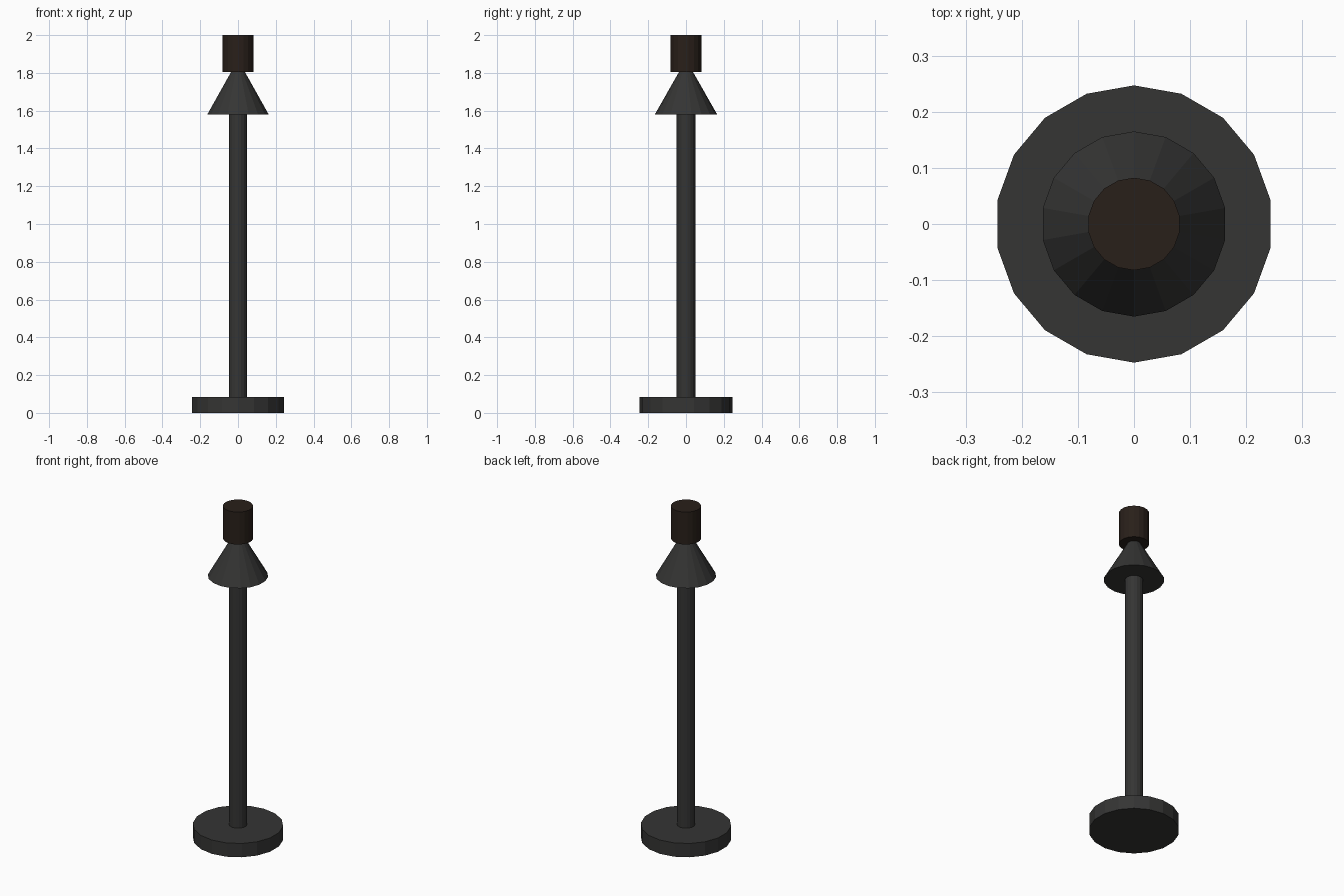
import bpy

if "Cube" in bpy.data.objects:
    bpy.data.objects.remove(bpy.data.objects["Cube"])

SIDES = 18


def material(name, rgb):
    mat = bpy.data.materials.new(name)
    mat.diffuse_color = (*rgb, 1)
    mat.use_nodes = True
    mat.node_tree.nodes["Principled BSDF"].inputs["Base Color"].default_value = mat.diffuse_color
    return mat


def turned(name, z0, z1, r0, r1, mat):
    """Flat-faced cylinder or cone standing between two heights."""
    bpy.ops.mesh.primitive_cone_add(vertices=SIDES, radius1=r0, radius2=r1,
                                    depth=z1 - z0, location=(0, 0, (z0 + z1) / 2))
    obj = bpy.context.object
    obj.name = name
    obj.data.materials.append(mat)
    return obj


iron = material("dark_iron", (0.035, 0.035, 0.034))
brown = material("dark_brown", (0.022, 0.014, 0.010))

# Round foot and slim pole
turned("base", 0, 0.083, 0.247, 0.247, iron)
turned("pole", 0.083, 1.58, 0.049, 0.049, iron)

# Flared cone, its tip buried in the top cap
turned("cone", 1.58, 1.87, 0.165, 0, iron)

# Cylindrical cap
turned("top_cap", 1.805, 2.0, 0.0825, 0.0825, brown)
